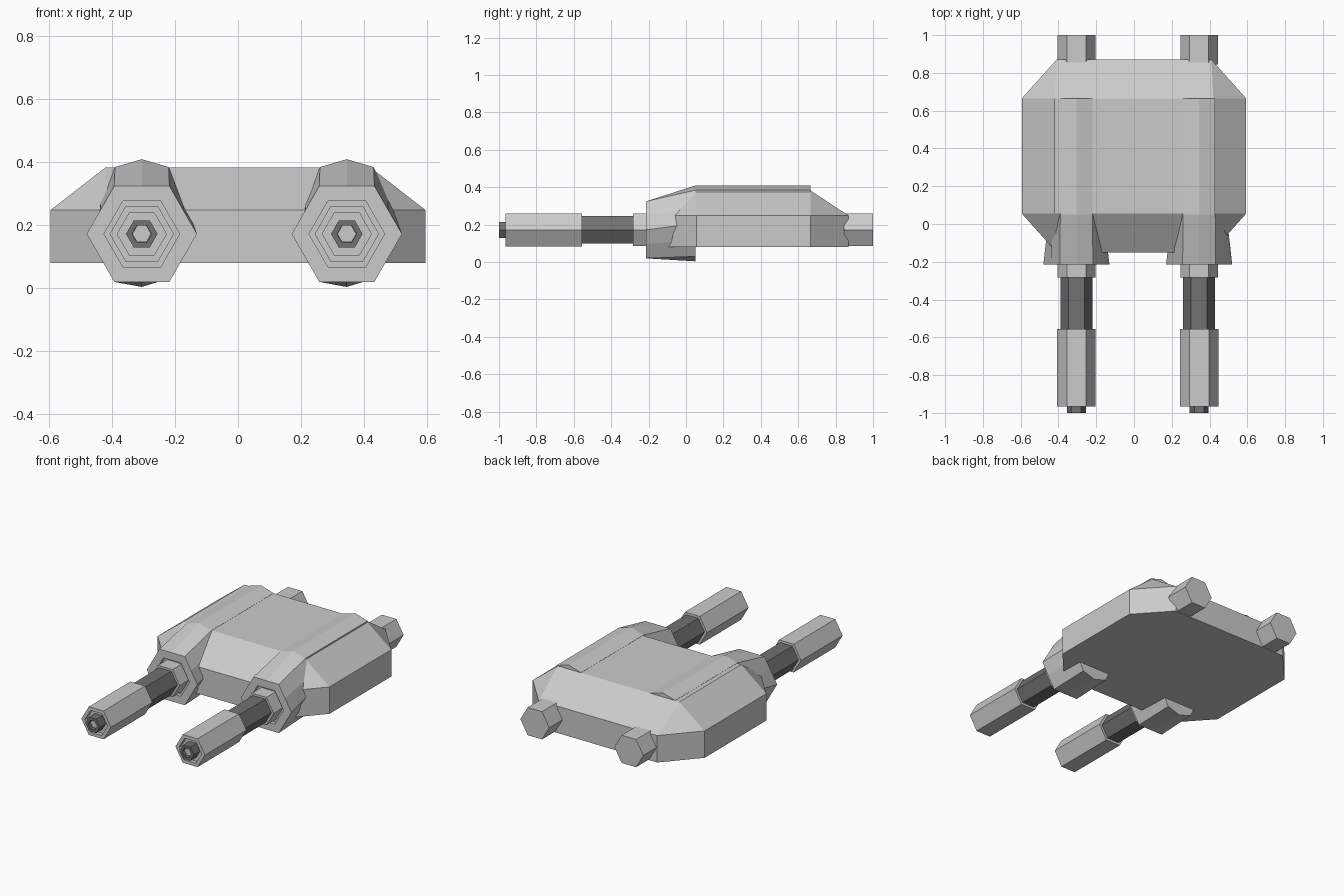
import bpy, bmesh, math

if "Cube" in bpy.data.objects:
    bpy.data.objects.remove(bpy.data.objects["Cube"])


def material(name, v):
    m = bpy.data.materials.new(name)
    m.diffuse_color = (v, v, v, 1)
    m.use_nodes = True
    m.node_tree.nodes["Principled BSDF"].inputs["Base Color"].default_value = m.diffuse_color
    return m


LIGHT = material("light_grey", 0.6)
DARK = material("dark_grey", 0.165)
GUN_X = (("left", -0.305), ("right", 0.345))
GUN_Z = 0.172


def loft(name, rings, mat, caps=True):
    """Skin a list of equal-length point rings into a solid."""
    bm = bmesh.new()
    vs = [[bm.verts.new(p) for p in r] for r in rings]
    n = len(rings[0])
    for a, b in zip(vs, vs[1:]):
        for i in range(n):
            j = (i + 1) % n
            bm.faces.new((a[i], a[j], b[j], b[i]))
    if caps:
        bm.faces.new(vs[0])
        bm.faces.new(vs[-1])
    bmesh.ops.remove_doubles(bm, verts=bm.verts, dist=1e-5)
    bmesh.ops.recalc_face_normals(bm, faces=bm.faces)
    me = bpy.data.meshes.new(name)
    bm.to_mesh(me)
    bm.free()
    me.materials.append(mat)
    ob = bpy.data.objects.new(name, me)
    bpy.context.collection.objects.link(ob)
    return ob


def hexagon(cx, r, y):
    return [(cx + r * math.cos(k * math.pi / 3), y, GUN_Z + r * math.sin(k * math.pi / 3))
            for k in range(6)]


def tube(name, cx, profile, mat):
    """Hexagonal turned part from (radius, y) pairs."""
    return loft(name, [hexagon(cx, r, y) for r, y in profile], mat)


# main body: chamfered slab with a bevelled roof
def outline(z, x0, x1, y0, y1, y2, y3):
    return [(x1, y1, z), (x1, y2, z), (x0, y3, z), (-x0, y3, z),
            (-x1, y2, z), (-x1, y1, z), (-x0, y0, z), (x0, y0, z)]


loft("body", [outline(0.08, 0.41, 0.594, -0.15, 0.055, 0.665, 0.87),
              outline(0.248, 0.41, 0.594, -0.15, 0.055, 0.665, 0.87),
              outline(0.383, 0.42, 0.42, 0.055, 0.055, 0.665, 0.665)], LIGHT)

# upper-right quarter of the housing sections, front and rear
front_half = [(0, 0.324), (0.0875, 0.324), (0.131, 0.248), (0.175, GUN_Z),
              (0.131, 0.096), (0.0875, 0.02), (0, 0.02)]
rear_half = [(0, 0.409), (0.085, 0.384), (0.13, 0.295), (0.145, 0.207),
             (0.13, 0.12), (0.085, 0.03), (0, 0.004)]
# recess rings are sampled with the same point count
hole_half = [(x * 0.12 / 0.175, GUN_Z + (z - GUN_Z) * 0.12 / 0.175) for x, z in front_half]


def section(half, cx, y):
    pts = half + [(-x, z) for x, z in half[-2:0:-1]]
    return [(cx + x, y, z) for x, z in pts]


for side, cx in GUN_X:
    # barrel housing with a shallow socket in its front
    loft(side + "_housing", [section(rear_half, cx, 0.05),
                             section(front_half, cx, -0.215),
                             section(hole_half, cx, -0.215),
                             section(hole_half, cx, -0.19)], LIGHT)
    # roof ridge behind the housing
    ridge = [(-0.085, 0.375), (-0.085, 0.384), (0, 0.409), (0.085, 0.384), (0.085, 0.375)]
    loft(side + "_roof_ridge", [[(cx + x, y, z) for x, z in ridge] for y in (0.05, 0.665)], LIGHT)
    # barrel
    tube(side + "_collar", cx, [(0.1, -0.15), (0.1, -0.283)], LIGHT)
    tube(side + "_barrel", cx, [(0.085, -0.27), (0.085, -0.57)], DARK)
    tube(side + "_sleeve", cx, [(0.102, -0.555), (0.102, -0.965), (0.078, -0.965),
                                (0.078, -0.94)], LIGHT)
    tube(side + "_muzzle", cx, [(0.05, -0.93), (0.05, -1.0), (0.031, -1.0),
                                (0.031, -0.97)], DARK)
    tube(side + "_muzzle_core", cx, [(0.03, -0.96), (0.03, -0.978)], LIGHT)
    # rear stub
    tube(side + "_rear_stub", cx, [(0.1, 0.845), (0.1, 1.0)], LIGHT)
